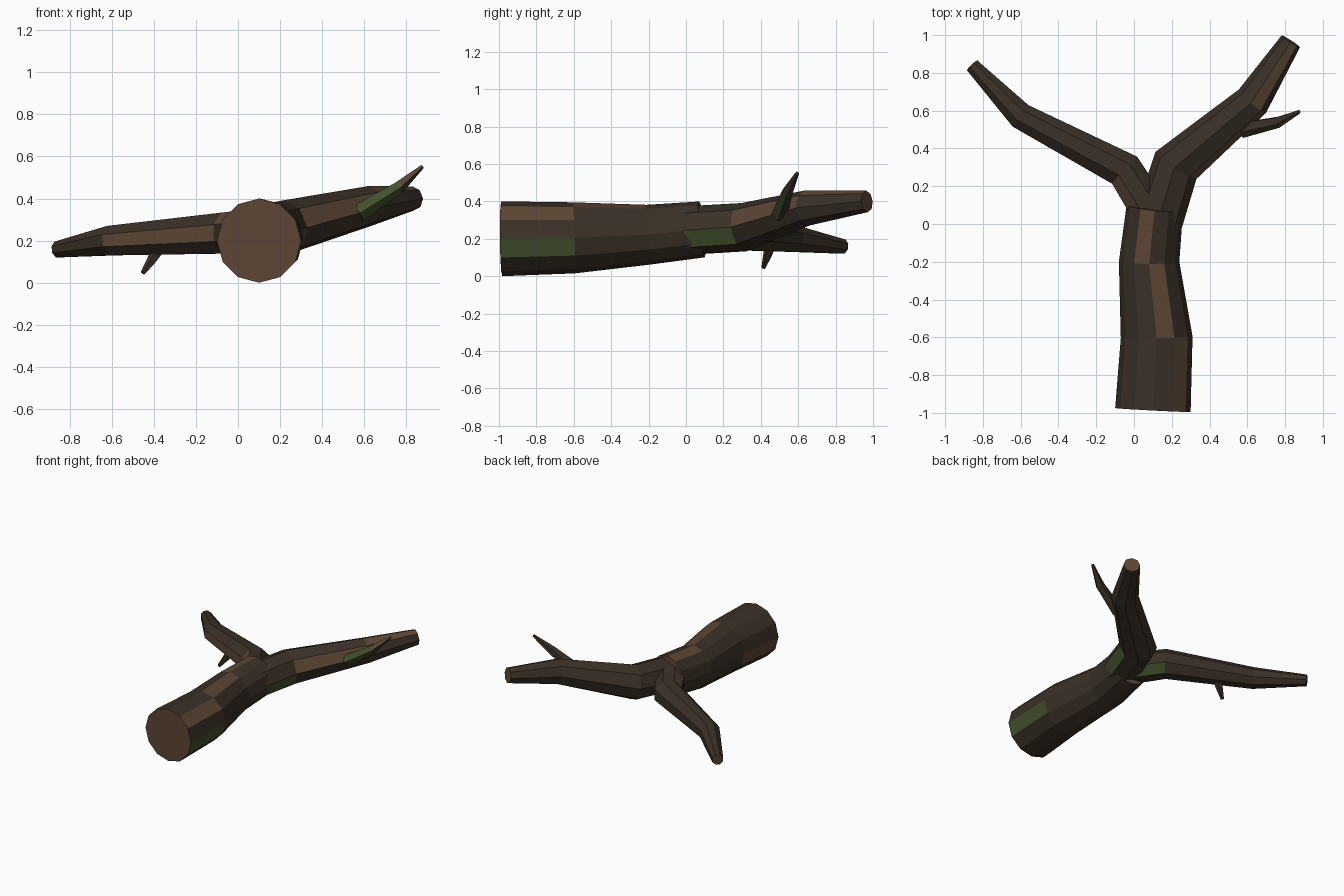
import bpy, bmesh, math
from mathutils import Vector

if "Cube" in bpy.data.objects:
    bpy.data.objects.remove(bpy.data.objects["Cube"])


def material(name, rgb):
    m = bpy.data.materials.new(name)
    m.diffuse_color = (*rgb, 1)
    m.use_nodes = True
    m.node_tree.nodes["Principled BSDF"].inputs["Base Color"].default_value = m.diffuse_color
    return m


DARK, LIGHT, GREEN = 0, 1, 2
MATS = [material("dark_bark", (0.042, 0.030, 0.020)),
        material("light_wood", (0.110, 0.062, 0.036)),
        material("moss", (0.055, 0.082, 0.026))]


def limb(name, path, sides, offset=0.0, patches=None):
    """Tapered faceted tube along (x, y, z, radius) points; patches map
    (segment, side) to a material, cut ends are light wood."""
    patches = patches or {}
    pts = [Vector(p[:3]) for p in path]
    bm = bmesh.new()
    rings = []
    for i, p in enumerate(pts):
        t = Vector()
        if i > 0:
            t += (p - pts[i - 1]).normalized()
        if i < len(pts) - 1:
            t += (pts[i + 1] - p).normalized()
        t.normalize()
        u = t.cross(Vector((0, 0, 1))).normalized()
        v = u.cross(t)
        ring = []
        for j in range(sides):
            a = 2 * math.pi * j / sides + math.radians(offset)
            ring.append(bm.verts.new(p + path[i][3] * (u * math.cos(a) + v * math.sin(a))))
        rings.append(ring)
    for s in range(len(rings) - 1):
        for j in range(sides):
            k = (j + 1) % sides
            f = bm.faces.new((rings[s][j], rings[s][k], rings[s + 1][k], rings[s + 1][j]))
            f.material_index = patches.get((s, j), DARK)
    for ring in (rings[0], rings[-1]):
        bm.faces.new(ring).material_index = LIGHT
    bmesh.ops.recalc_face_normals(bm, faces=bm.faces)
    me = bpy.data.meshes.new(name)
    bm.to_mesh(me)
    bm.free()
    for m in MATS:
        me.materials.append(m)
    ob = bpy.data.objects.new(name, me)
    bpy.context.collection.objects.link(ob)


# Main log
limb("trunk", [(0.10, -0.985, 0.20, 0.20), (0.12, -0.60, 0.205, 0.19),
               (0.08, -0.20, 0.222, 0.16), (0.11, 0.085, 0.25, 0.15)], 12,
     patches={(0, 1): LIGHT, (0, 11): GREEN, (0, 6): LIGHT,
              (1, 2): LIGHT, (2, 3): LIGHT})

# Fork to the right
limb("right_branch", [(0.13, 0.02, 0.245, 0.13), (0.222, 0.31, 0.262, 0.13),
                      (0.627, 0.65, 0.365, 0.095), (0.83, 0.967, 0.40, 0.058)], 8,
     patches={(0, 7): GREEN, (1, 0): LIGHT, (2, 1): LIGHT})

# Fork to the left
limb("left_branch", [(0.08, 0.08, 0.245, 0.11), (-0.05, 0.285, 0.236, 0.105),
                     (-0.60, 0.572, 0.20, 0.076), (-0.857, 0.84, 0.158, 0.041)], 8,
     offset=-22.5,
     patches={(0, 3): LIGHT, (0, 7): GREEN, (1, 4): LIGHT})

# Small side twigs
limb("right_twig", [(0.57, 0.50, 0.33, 0.045), (0.76, 0.54, 0.45, 0.032),
                    (0.875, 0.595, 0.552, 0.01)], 5,
     patches={(0, 4): GREEN, (0, 0): GREEN, (1, 0): LIGHT})
limb("left_twig", [(-0.365, 0.455, 0.18, 0.035), (-0.41, 0.435, 0.105, 0.024),
                   (-0.452, 0.415, 0.045, 0.012)], 5)
